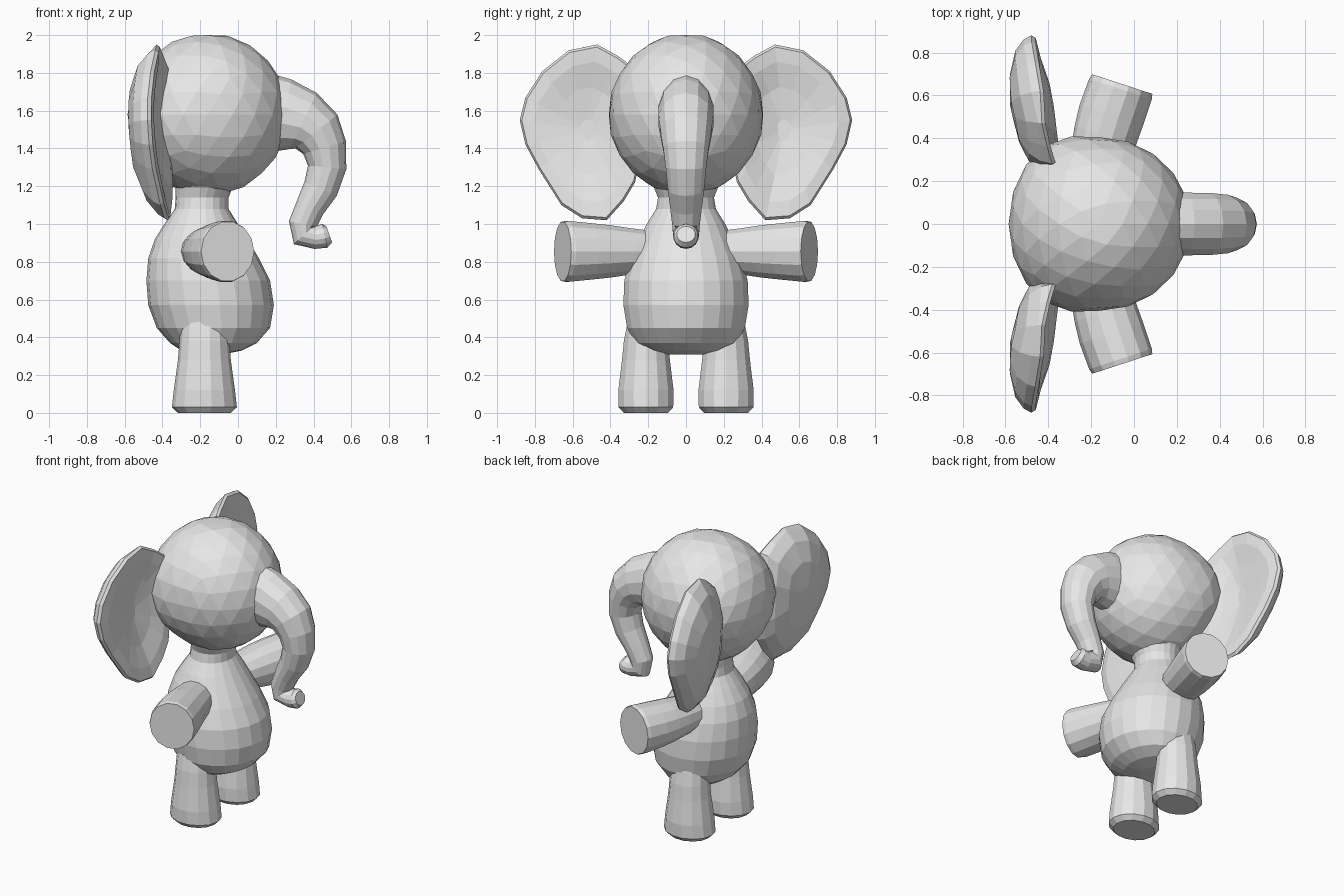
import bpy, bmesh, math
from mathutils import Vector

if "Cube" in bpy.data.objects:
    bpy.data.objects.remove(bpy.data.objects["Cube"], do_unlink=True)

grey = bpy.data.materials.new("plain grey")
grey.use_nodes = True
grey.diffuse_color = (0.8, 0.8, 0.8, 1)
grey.node_tree.nodes["Principled BSDF"].inputs["Base Color"].default_value = (0.8, 0.8, 0.8, 1)


def finish(name, bm):
    bmesh.ops.recalc_face_normals(bm, faces=bm.faces)
    mesh = bpy.data.meshes.new(name)
    bm.to_mesh(mesh)
    bm.free()
    mesh.materials.append(grey)
    obj = bpy.data.objects.new(name, mesh)
    bpy.context.collection.objects.link(obj)
    return obj


def skin(name, rings):
    """Bridge closed loops of points and cap both ends."""
    bm = bmesh.new()
    loops = [[bm.verts.new(p) for p in ring] for ring in rings]
    n = len(loops[0])
    for a, b in zip(loops, loops[1:]):
        for i in range(n):
            j = (i + 1) % n
            bm.faces.new((a[i], a[j], b[j], b[i]))
    bm.faces.new(loops[0])
    bm.faces.new(loops[-1])
    return finish(name, bm)


def oval(centre, u, v, n):
    angles = [2 * math.pi * i / n for i in range(n)]
    return [Vector(centre) + Vector(u) * math.cos(a) + Vector(v) * math.sin(a) for a in angles]


# Head, fuller behind the cheeks where the ears join
bm = bmesh.new()
bmesh.ops.create_icosphere(bm, subdivisions=3, radius=1.012)
for v in bm.verts:
    x, y, z = v.co
    fuller = 1 - 0.2 * min(x, 0) * (1 - z * z)
    v.co = (x * 0.42 - 0.16, y * 0.4 * fuller, min(z * 0.425 + 1.58, 2.0))
finish("head", bm)

# Body and neck: height, back, front, half width
body = [(0.31, -0.24, -0.08, 0.1), (0.33, -0.3, 0.02, 0.2), (0.37, -0.36, 0.1, 0.27),
        (0.45, -0.43, 0.17, 0.315), (0.57, -0.475, 0.19, 0.335), (0.7, -0.485, 0.17, 0.33),
        (0.82, -0.475, 0.11, 0.295), (0.92, -0.44, 0.05, 0.25), (1.0, -0.39, 0, 0.21),
        (1.08, -0.335, -0.05, 0.16), (1.14, -0.33, -0.05, 0.15), (1.19, -0.33, -0.03, 0.17),
        (1.26, -0.36, 0.04, 0.22)]
skin("body", [oval(((a + b) / 2, 0, z), ((b - a) / 2, 0, 0), (0, w, 0), 22) for z, a, b, w in body])

# Trunk: x, z, thickness radius, half width along a bent path
trunk = [(0.1, 1.6, 0.21, 0.15), (0.24, 1.575, 0.195, 0.15), (0.345, 1.545, 0.165, 0.148),
         (0.415, 1.49, 0.143, 0.14), (0.458, 1.405, 0.118, 0.125), (0.472, 1.3, 0.102, 0.11),
         (0.437, 1.185, 0.093, 0.098), (0.38, 1.085, 0.078, 0.085), (0.343, 1.0, 0.075, 0.075),
         (0.35, 0.945, 0.075, 0.07), (0.41, 0.93, 0.062, 0.066), (0.46, 0.937, 0.064, 0.066),
         (0.483, 0.945, 0.045, 0.05)]
rings = []
for i, (x, z, r, w) in enumerate(trunk):
    before, after = trunk[max(i - 1, 0)], trunk[min(i + 1, len(trunk) - 1)]
    way = Vector((after[0] - before[0], 0, after[1] - before[1])).normalized()
    rings.append(oval((x, 0, z), (-way.z * r, 0, way.x * r), (0, w, 0), 14))
skin("trunk", rings)

# Ear outline: sideways, height
outline = [(0.24, 1.36), (0.27, 1.22), (0.33, 1.12), (0.42, 1.02), (0.55, 1.03), (0.66, 1.1),
           (0.78, 1.29), (0.85, 1.42), (0.88, 1.55), (0.85, 1.67), (0.76, 1.81), (0.62, 1.92),
           (0.47, 1.95), (0.36, 1.89), (0.28, 1.83), (0.24, 1.65)]
# Ear shells from back centre over the rim to front centre: scale, depth offset
shells = [(0.12, -0.105), (0.5, -0.1), (0.8, -0.075), (0.95, -0.035), (1, 0),
          (0.97, 0.02), (0.8, 0.035), (0.5, 0.03), (0.12, 0.02)]


def ear(name, side):
    rings = []
    for scale, depth in shells:
        ring = []
        for y, z in outline:
            y, z = 0.52 + (y - 0.52) * scale, 1.5 + (z - 1.5) * scale
            lift = (z - 1.6) / (0.35 if z > 1.6 else 0.6)
            x = -0.48 + (0.05 if z > 1.6 else 0.1) * lift ** 2 + depth
            # The root leans forward to meet the head
            x += max(0, 0.45 - y) * 0.45 if depth >= 0 else max(0, 0.58 - y) * 0.22
            ring.append((x, side * y, z))
        rings.append(ring)
    skin(name, rings)


# Arms: centre x, distance sideways, half width, half height
def arm(name, side):
    across = Vector((0.95, -side * 0.31, 0))
    steps = [(-0.19, 0.18, 0.12, 0.11), (-0.16, 0.31, 0.14, 0.127), (-0.135, 0.41, 0.15, 0.142),
             (-0.105, 0.51, 0.156, 0.153), (-0.063, 0.63, 0.154, 0.165), (-0.055, 0.653, 0.148, 0.16)]
    skin(name, [oval((x, side * y, 0.855), across * w, (0, 0, h), 14) for x, y, w, h in steps])


# Legs: height, half depth, half width
def leg(name, side):
    steps = [(0, 0.14, 0.12), (0.03, 0.172, 0.148), (0.12, 0.162, 0.15),
             (0.28, 0.14, 0.13), (0.38, 0.132, 0.12), (0.48, 0.125, 0.1)]
    skin(name, [oval((-0.178, side * 0.212, z), (a, 0, 0), (0, b, 0), 14) for z, a, b in steps])


for label, side in (("left", 1), ("right", -1)):
    ear(label + "_ear", side)
    arm(label + "_arm", side)
    leg(label + "_leg", side)
